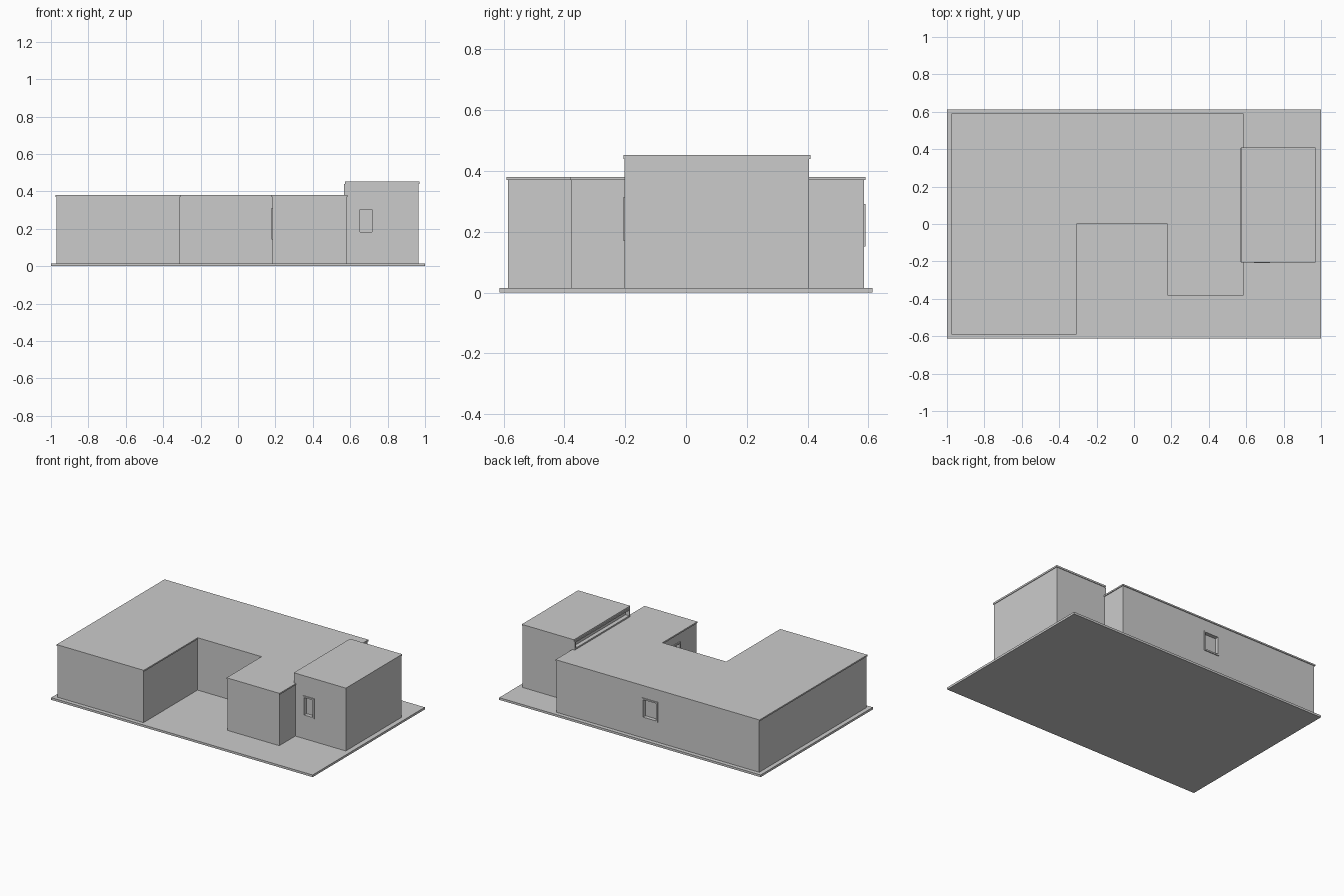
import bpy, bmesh
from mathutils import Vector

cube = bpy.data.objects.get("Cube")
if cube:
    bpy.data.objects.remove(cube, do_unlink=True)

grey = bpy.data.materials.new("light_grey")
grey.use_nodes = True
colour = (0.6, 0.6, 0.6, 1)
grey.diffuse_color = colour
grey.node_tree.nodes["Principled BSDF"].inputs["Base Color"].default_value = colour


def rect(x0, x1, y0, y1):
    return [(x0, y0), (x1, y0), (x1, y1), (x0, y1)]


def expand(outline, d):
    """Push every edge of a square-cornered outline outwards by d."""
    result = []
    for i, p in enumerate(outline):
        p = Vector(p)
        a = (p - Vector(outline[i - 1])).normalized()
        b = (Vector(outline[(i + 1) % len(outline)]) - p).normalized()
        result.append((p.x + d * (a.y + b.y), p.y - d * (a.x + b.x)))
    return result


def prism(name, outline, z0, z1):
    bm = bmesh.new()
    face = bm.faces.new([bm.verts.new((x, y, z0)) for x, y in outline])
    ext = bmesh.ops.extrude_face_region(bm, geom=[face])
    top = [v for v in ext["geom"] if isinstance(v, bmesh.types.BMVert)]
    bmesh.ops.translate(bm, verts=top, vec=(0, 0, z1 - z0))
    bmesh.ops.recalc_face_normals(bm, faces=bm.faces)
    mesh = bpy.data.meshes.new(name)
    bm.to_mesh(mesh)
    bm.free()
    mesh.materials.append(grey)
    obj = bpy.data.objects.new(name, mesh)
    bpy.context.collection.objects.link(obj)
    return obj


def cut(obj, cutter):
    mod = obj.modifiers.new("opening", "BOOLEAN")
    mod.operation = "DIFFERENCE"
    mod.solver = "EXACT"
    mod.object = cutter
    cutter.hide_render = True
    cutter.hide_viewport = True
    cutter.display_type = "WIRE"


def window(name, wall, axis, sign, plane, a, z, border=0.01, depth=0.02, out=0.006):
    """Recessed opening with a thin raised frame, on a wall facing sign * axis."""
    def block(part, inset, low, high):
        n = sorted((plane + sign * low, plane + sign * high))
        s = (a[0] + inset, a[1] - inset)
        outline = rect(*n, *s) if axis == "x" else rect(*s, *n)
        return prism(name + part, outline, z[0] + inset, z[1] - inset)
    frame = block("_frame", 0, -depth / 2, out)
    opening = block("_cutter", border, -depth, out * 3)
    cut(frame, opening)
    cut(wall, opening)


# Ground slab
prism("ground_slab", rect(-1, 1, -0.613, 0.613), 0, 0.015)

# Main building around an open court
plan = [(-0.97, -0.585), (-0.313, -0.585), (-0.313, 0.005), (0.185, 0.005),
        (0.185, -0.377), (0.58, -0.377), (0.58, 0.585), (-0.97, 0.585)]
main = prism("main_walls", plan, 0.015, 0.37)
prism("main_roof", expand(plan, 0.005), 0.37, 0.38)

# Taller side block
plan = rect(0.575, 0.966, -0.202, 0.405)
tower = prism("tall_block_walls", plan, 0.015, 0.44)
prism("tall_block_roof", expand(plan, 0.004), 0.44, 0.452)

# Windows
window("front_window", tower, "y", -1, -0.202, (0.642, 0.727), (0.172, 0.312))
window("back_window", main, "y", 1, 0.585, (-0.195, -0.075), (0.152, 0.292))
window("court_window", main, "x", -1, 0.185, (-0.2, -0.075), (0.142, 0.312))
window("roof_window", tower, "x", -1, 0.575, (-0.2, 0.403), (0.38, 0.439), out=0.008)
